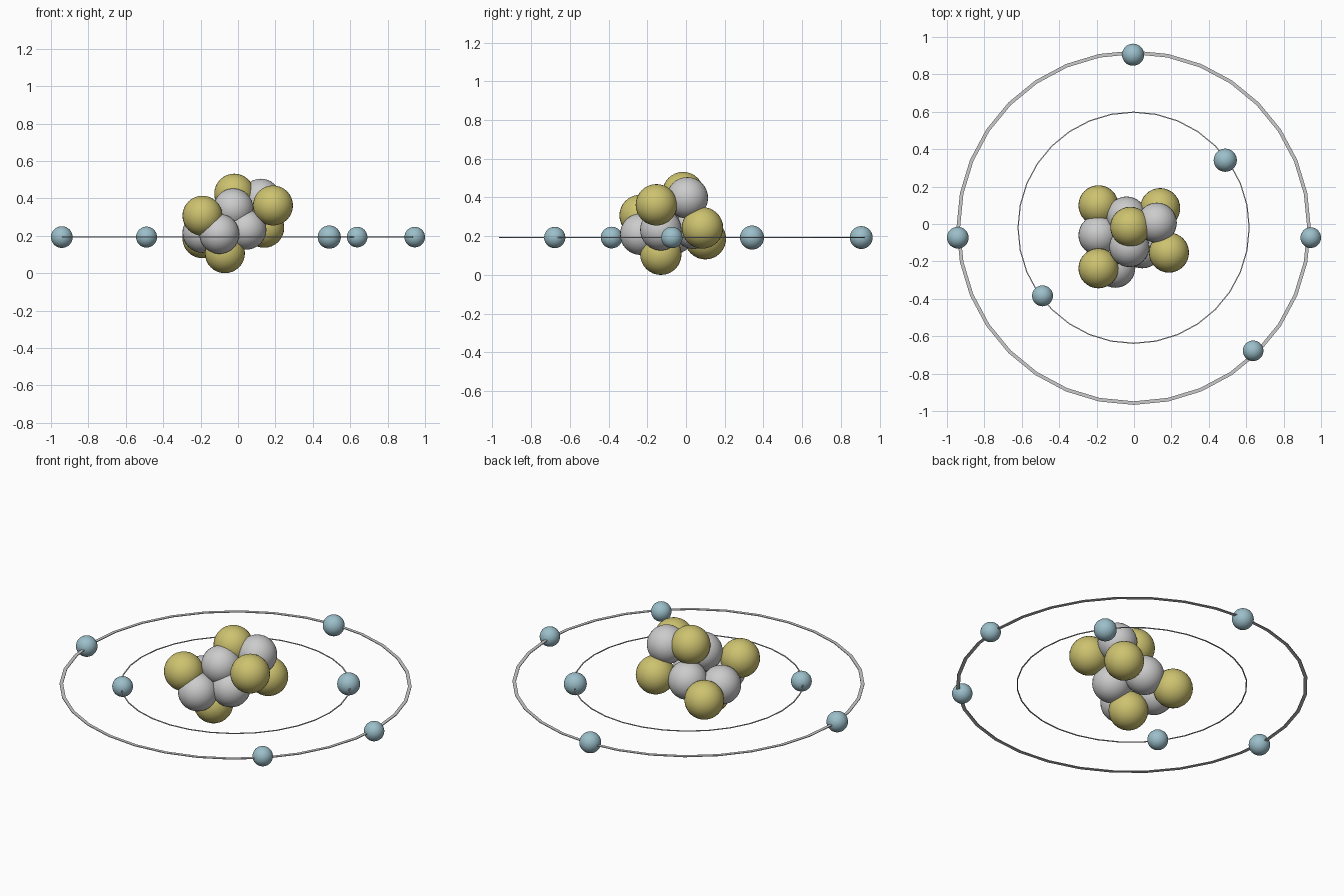
import bpy, bmesh
from math import cos, sin, pi

if "Cube" in bpy.data.objects:
    bpy.data.objects.remove(bpy.data.objects["Cube"])


def material(name, rgb):
    m = bpy.data.materials.new(name)
    m.diffuse_color = (*rgb, 1)
    m.use_nodes = True
    m.node_tree.nodes["Principled BSDF"].inputs["Base Color"].default_value = m.diffuse_color
    return m


YELLOW = material("yellow", (0.61, 0.54, 0.16))
BLUE = material("blue", (0.33, 0.52, 0.59))
RING_Z = 0.193


def ball(name, pos, radius, mat=None):
    bpy.ops.mesh.primitive_uv_sphere_add(segments=32, ring_count=16, radius=radius, location=pos)
    ob = bpy.context.object
    ob.name = name
    bpy.ops.object.shade_smooth()
    if mat:
        ob.data.materials.append(mat)


def ring(name, r_in, r_out, height, sides=32):
    # rectangular section swept round a 32-sided circle
    bm = bmesh.new()
    section = [(r_in, -height / 2), (r_out, -height / 2), (r_out, height / 2), (r_in, height / 2)]
    loops = []
    for i in range(sides):
        a = 2 * pi * i / sides
        loops.append([bm.verts.new((r * cos(a), r * sin(a), z)) for r, z in section])
    for i in range(sides):
        p, q = loops[i], loops[(i + 1) % sides]
        for k in range(4):
            n = (k + 1) % 4
            bm.faces.new((p[k], q[k], q[n], p[n]))
    bmesh.ops.recalc_face_normals(bm, faces=bm.faces)
    mesh = bpy.data.meshes.new(name)
    bm.to_mesh(mesh)
    bm.free()
    ob = bpy.data.objects.new(name, mesh)
    ob.location = (-0.002, -0.02, RING_Z)
    bpy.context.collection.objects.link(ob)


# nucleus: yellow protons and grey neutrons
protons = [(-0.19, 0.10, 0.187), (0.14, 0.085, 0.243), (-0.02, -0.015, 0.425),
           (0.187, -0.153, 0.362), (-0.19, -0.237, 0.307), (-0.07, -0.13, 0.107)]
neutrons = [(-0.04, 0.04, 0.241), (0.122, 0.007, 0.398), (-0.19, -0.06, 0.216),
            (-0.025, -0.123, 0.346), (-0.10, -0.234, 0.21), (0.045, -0.13, 0.233)]
for i, p in enumerate(protons):
    ball(f"proton_{i + 1}", p, 0.107, YELLOW)
for i, p in enumerate(neutrons):
    ball(f"neutron_{i + 1}", p, 0.107)

# electrons: x, y, radius
electrons = [(-0.942, -0.073, 0.058), (0.945, -0.073, 0.055), (-0.005, 0.905, 0.059),
             (0.637, -0.678, 0.055), (0.488, 0.341, 0.062), (-0.489, -0.384, 0.056)]
for i, (x, y, r) in enumerate(electrons):
    ball(f"electron_{i + 1}", (x, y, RING_Z), r, BLUE)

# orbits
ring("outer_orbit", 0.928, 0.947, 0.004)
ring("inner_orbit", 0.615, 0.621, 0.004)
